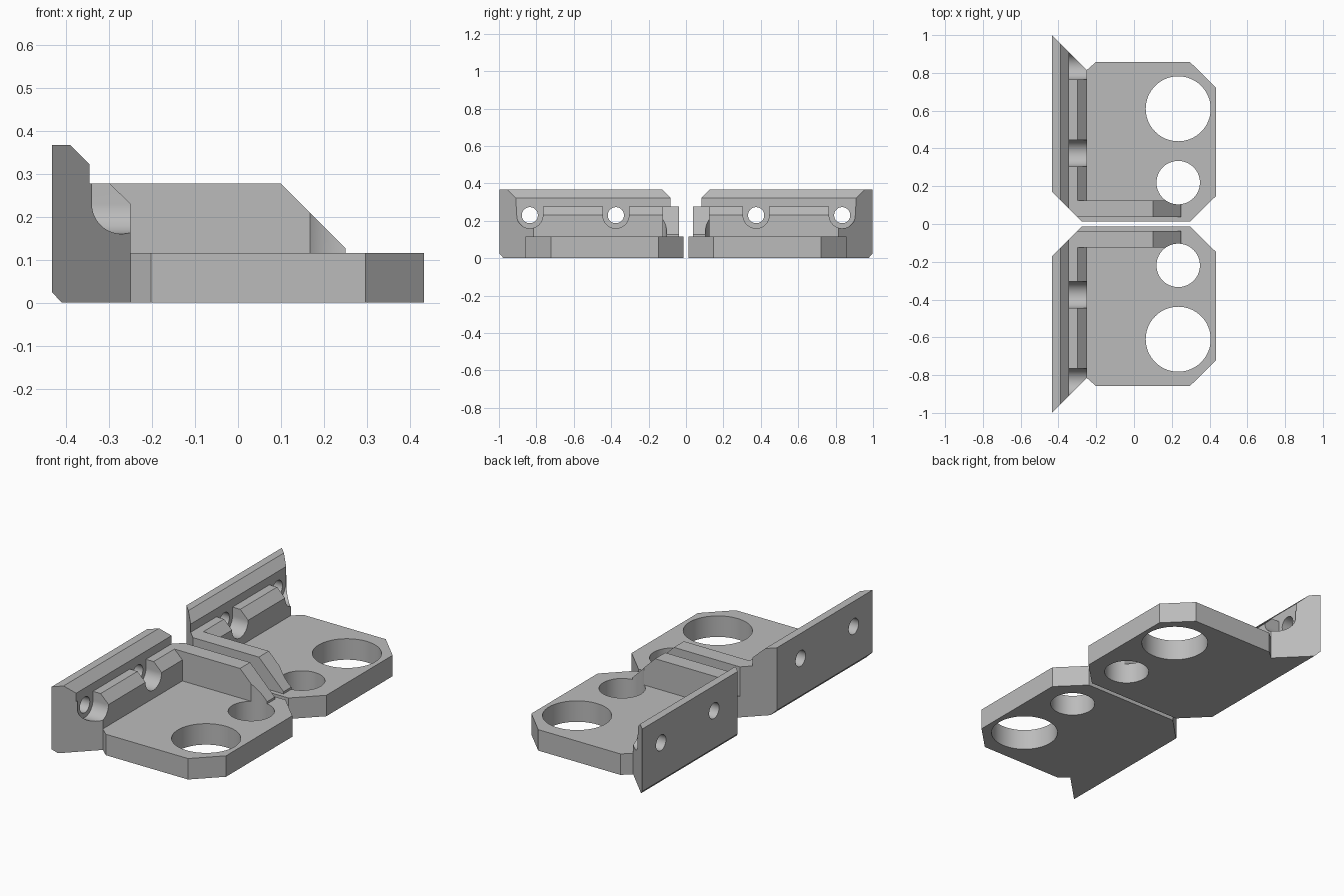
import bpy, bmesh
from mathutils import Vector

old = bpy.data.objects.get("Cube")
if old:
    bpy.data.objects.remove(old)

grey = bpy.data.materials.new("plain grey")
grey.use_nodes = True
colour = (0.5, 0.5, 0.5, 1)
grey.diffuse_color = colour
grey.node_tree.nodes["Principled BSDF"].inputs["Base Color"].default_value = colour


def prism(name, points, axis, low, high):
    """Extrude a 2D outline along z (outline in x, y) or y (outline in x, z)."""
    def place(p, d):
        return (p[0], p[1], d) if axis == "z" else (p[0], d, p[1])
    bm = bmesh.new()
    face = bm.faces.new([bm.verts.new(place(p, low)) for p in points])
    grown = bmesh.ops.extrude_face_region(bm, geom=[face])["geom"]
    shift = Vector(place((0, 0), high - low))
    bmesh.ops.translate(bm, vec=shift, verts=[v for v in grown if isinstance(v, bmesh.types.BMVert)])
    return finish(name, bm)


def finish(name, bm):
    bmesh.ops.recalc_face_normals(bm, faces=bm.faces)
    mesh = bpy.data.meshes.new(name)
    bm.to_mesh(mesh)
    bm.free()
    obj = bpy.data.objects.new(name, mesh)
    bpy.context.collection.objects.link(obj)
    mesh.materials.append(grey)
    return obj


def mitre(obj):
    """Trim both ends along the diagonal planes x + y = constant."""
    bm = bmesh.new()
    bm.from_mesh(obj.data)
    for total, side in ((0.565, 1), (-0.2625, -1)):
        geom = bm.verts[:] + bm.edges[:] + bm.faces[:]
        bmesh.ops.bisect_plane(bm, geom=geom, dist=1e-5, plane_co=(total, 0, 0),
                               plane_no=(side, side, 0), clear_outer=True)
        rim = [e for e in bm.edges if e.is_boundary]
        if rim:
            bmesh.ops.contextual_create(bm, geom=rim)
    bmesh.ops.recalc_face_normals(bm, faces=bm.faces)
    bm.to_mesh(obj.data)
    bm.free()


def cylinder(name, centre, radius, depth, along_x=False):
    bpy.ops.mesh.primitive_cylinder_add(vertices=64, radius=radius, depth=depth, location=centre,
                                        rotation=(0, 1.570796 if along_x else 0, 0))
    obj = bpy.context.object
    obj.name = name
    obj.hide_render = True
    return obj


def box(name, x, y, z):
    obj = prism(name, [(x[0], y[0]), (x[1], y[0]), (x[1], y[1]), (x[0], y[1])], "z", *z)
    obj.hide_render = True
    return obj


def complete(obj, cutters):
    """Cut the holes, then mirror into the second bracket."""
    bpy.ops.object.select_all(action="DESELECT")
    obj.select_set(True)
    bpy.context.view_layer.objects.active = obj
    for cutter in cutters:
        mod = obj.modifiers.new("cut", "BOOLEAN")
        mod.operation = "DIFFERENCE"
        mod.solver = "EXACT"
        mod.object = cutter
        bpy.ops.object.modifier_apply(modifier=mod.name)
    mod = obj.modifiers.new("mirror", "MIRROR")
    mod.use_axis = (False, True, False)
    mod.use_mirror_merge = False
    bpy.ops.object.modifier_apply(modifier=mod.name)
    bpy.ops.object.shade_smooth_by_angle(angle=0.5)


BACK, INNER, LEDGE = -0.433, -0.345, -0.25
FLOOR, TOP = 0.115, 0.277
GAP = 0.0125

# Base plate with chamfered corners
plate = prism("base_plate", [
    (INNER, 0.0825), (-0.275, GAP), (0.297, GAP), (0.433, 0.147), (0.433, 0.722),
    (0.297, 0.857), (-0.202, 0.857), (LEDGE, 0.815), (INNER, 0.91)], "z", 0, FLOOR)

# Upright mounting wall
wall = prism("mounting_wall", [
    (BACK, 0.025), (-0.41, 0), (INNER, 0), (INNER, 0.322), (-0.39, 0.367), (BACK, 0.367)],
    "y", -0.1, 1.2)

# Ledge along the foot of the wall
ledge = prism("wall_ledge", [
    (INNER, FLOOR), (LEDGE, FLOOR), (LEDGE, 0.23), (-0.298, TOP), (INNER, TOP)], "y", 0.125, 1.2)

# Stiffening rib with a sloped end
rib = prism("side_rib", [
    (INNER, FLOOR), (0.25, FLOOR), (0.25, 0.127), (0.1, TOP), (INNER, TOP)], "y", 0.038, 0.125)

for part in (wall, ledge, rib):
    mitre(part)

# Hole and screw slot cutters
large_hole = cylinder("large_hole_cutter", (0.234, 0.61, 0), 0.172, 1)
small_hole = cylinder("small_hole_cutter", (0.234, 0.219, 0), 0.115, 1)
screw_holes, slots = [], []
for y in (0.375, 0.835):
    screw_holes.append(cylinder("screw_hole_cutter", (BACK, y, 0.23), 0.043, 0.6, True))
    slots.append(cylinder("slot_round_cutter", (INNER, y, 0.23), 0.07, 0.6, True))
    slots.append(box("slot_top_cutter", (-0.6, 0), (y - 0.07, y + 0.07), (0.23, 0.5)))

complete(plate, [large_hole, small_hole])
complete(wall, screw_holes)
complete(ledge, slots)
complete(rib, [small_hole])

for cutter in [large_hole, small_hole] + screw_holes + slots:
    bpy.data.objects.remove(cutter)
